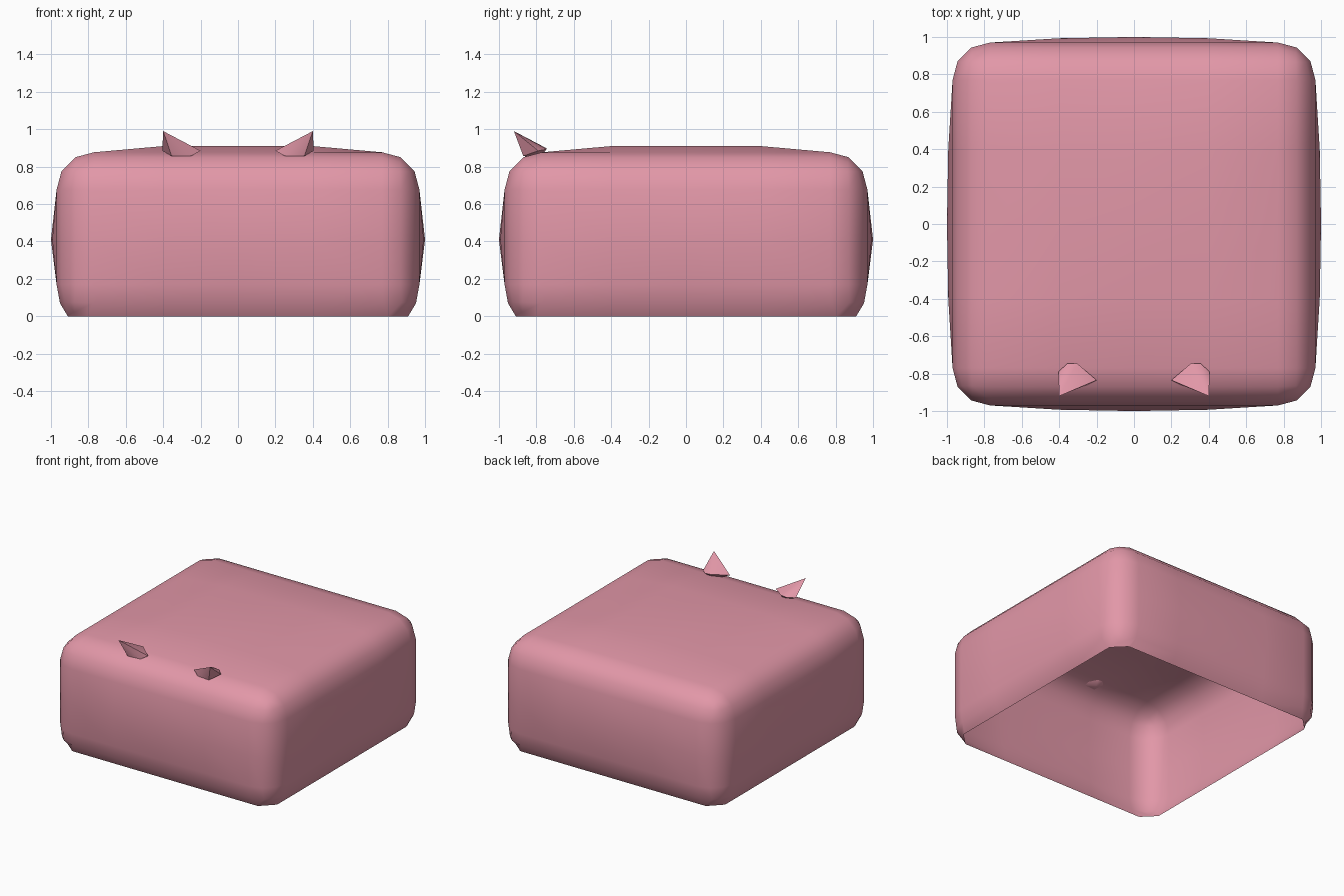
import bpy, bmesh
from mathutils import Vector

if "Cube" in bpy.data.objects:
    bpy.data.objects.remove(bpy.data.objects["Cube"])

pink = bpy.data.materials.new("soft pink")
pink.diffuse_color = (0.76, 0.31, 0.39, 1)
pink.use_nodes = True
pink.node_tree.nodes["Principled BSDF"].inputs["Base Color"].default_value = pink.diffuse_color


def finish(bm, name, angle):
    bmesh.ops.recalc_face_normals(bm, faces=bm.faces[:])
    me = bpy.data.meshes.new(name)
    bm.to_mesh(me)
    bm.free()
    me.materials.append(pink)
    ob = bpy.data.objects.new(name, me)
    bpy.context.collection.objects.link(ob)
    bpy.ops.object.select_all(action='DESELECT')
    ob.select_set(True)
    bpy.context.view_layer.objects.active = ob
    bpy.ops.object.shade_smooth_by_angle(angle=angle)
    return ob


# Body: rounded box shell, open underneath, with gently bulging faces
S, TOP, LOW, R = 0.97, 0.877, -0.03, 0.2
bm = bmesh.new()
bmesh.ops.create_cube(bm, size=2)
for v in bm.verts:
    v.co = (v.co.x * S, v.co.y * S, TOP if v.co.z > 0 else LOW)
bmesh.ops.bevel(bm, geom=bm.edges[:], offset=R, offset_type='OFFSET',
                segments=3, profile=0.5, affect='EDGES')


def cut(co, no, clear=False):
    bmesh.ops.bisect_plane(bm, geom=bm.verts[:] + bm.edges[:] + bm.faces[:], dist=1e-5,
                           plane_co=co, plane_no=no, clear_inner=clear)


cut((0, 0, 0), (0, 0, 1), True)
for t in (-0.4, 0, 0.4):
    cut((t, 0, 0), (1, 0, 0))
    cut((0, t, 0), (0, 1, 0))
cut((0, 0, 0.41), (0, 0, 1))

for v in bm.verts:
    x, y, z = v.co
    inner = S - R - 0.01
    # widen the lower rim
    if z < 0.02:
        v.co.x *= 1.042
        v.co.y *= 1.042
    elif z < 0.1:
        v.co.x *= 1.009
        v.co.y *= 1.009
    # bulge the faces
    if z > TOP - 0.001 and abs(x) < inner and abs(y) < inner:
        v.co.z += 0.033
    for i, o in ((0, y), (1, x)):
        if abs(v.co[i]) > S - 0.001 and abs(z - 0.41) < 0.01 and abs(o) < inner:
            v.co[i] *= (S + (0.03 if abs(o) < 0.1 else 0.023)) / S
finish(bm, "body", 1.0)

# Ears: small tilted cones at the front edge, mirrored
TIP = (0.4, -0.92, 0.99)
RING = [(0.405, -0.79, 0.885), (0.355, -0.745, 0.893), (0.305, -0.745, 0.898),
        (0.2, -0.835, 0.885), (0.25, -0.86, 0.857), (0.355, -0.87, 0.857)]
for side, name in ((1, "right_ear"), (-1, "left_ear")):
    bm = bmesh.new()
    flip = lambda p: Vector((p[0] * side, p[1], p[2]))
    tip, root = bm.verts.new(flip(TIP)), bm.verts.new(flip((0.31, -0.79, 0.845)))
    ring = [bm.verts.new(flip(p)) for p in RING]
    for a, b in zip(ring, ring[1:] + ring[:1]):
        bm.faces.new((a, b, tip))
        bm.faces.new((b, a, root))
    finish(bm, name, 0.7)
